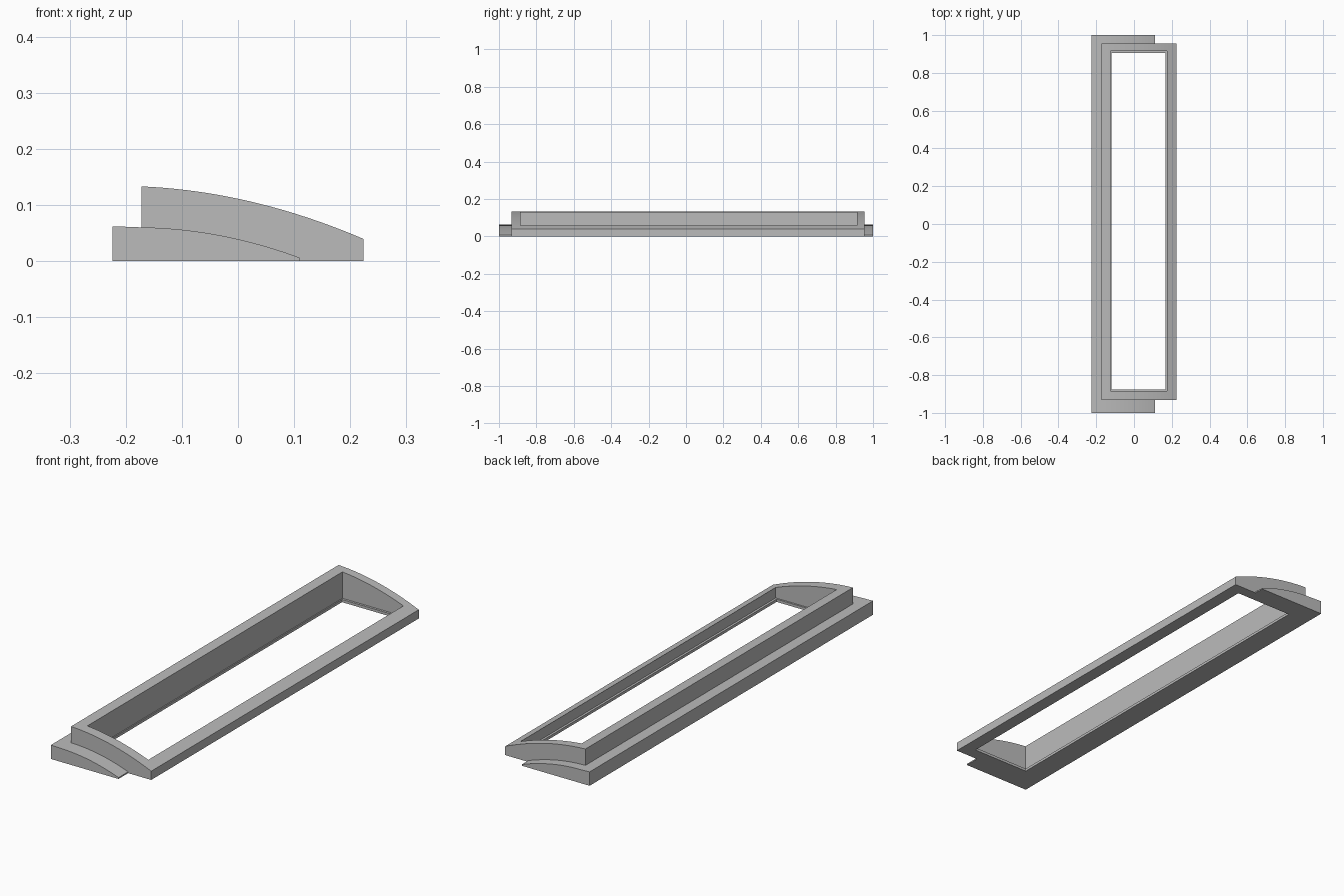
import bpy, bmesh, math

cube = bpy.data.objects.get("Cube")
if cube:
    bpy.data.objects.remove(cube, do_unlink=True)

grey = bpy.data.materials.new("mid grey")
grey.use_nodes = True
colour = (0.5, 0.5, 0.5, 1)
grey.diffuse_color = colour
grey.node_tree.nodes["Principled BSDF"].inputs["Base Color"].default_value = colour

STEP_X = -0.172  # where the raised collar begins


def arc(x_end, top, slope, bend, steps=24):
    """Curved top edge falling away from the step towards +x."""
    pts = []
    for i in range(steps + 1):
        d = (x_end - STEP_X) * i / steps
        pts.append((STEP_X + d, top - slope * d - bend * d * d))
    return pts


def extrude_profile(name, profile, y0, y1):
    """Solid made by sweeping an x-z outline along y."""
    bm = bmesh.new()
    face = bm.faces.new([bm.verts.new((x, y0, z)) for x, z in profile])
    moved = bmesh.ops.extrude_face_region(bm, geom=[face])["geom"]
    verts = [v for v in moved if isinstance(v, bmesh.types.BMVert)]
    bmesh.ops.translate(bm, verts=verts, vec=(0, y1 - y0, 0))
    bmesh.ops.recalc_face_normals(bm, faces=bm.faces)
    mesh = bpy.data.meshes.new(name)
    bm.to_mesh(mesh)
    bm.free()
    mesh.materials.append(grey)
    obj = bpy.data.objects.new(name, mesh)
    bpy.context.collection.objects.link(obj)
    return obj


def box(name, x0, x1, y0, y1, z0, z1):
    return extrude_profile(name, [(x0, z0), (x0, z1), (x1, z1), (x1, z0)], y0, y1)


def combine(target, other, operation):
    """Apply a boolean and remove the helper."""
    mod = target.modifiers.new(operation.lower(), "BOOLEAN")
    mod.operation = operation
    mod.solver = "EXACT"
    mod.object = other
    bpy.context.view_layer.objects.active = target
    bpy.ops.object.modifier_apply(modifier=mod.name)
    bpy.data.objects.remove(other, do_unlink=True)


# Low flange with a curved top
flange = [(-0.224, 0), (-0.224, 0.062)] + arc(0.11, 0.06, 0.0134, 0.632) + [(0.11, 0)]
frame = extrude_profile("vent_frame", flange, -1, 1)

# Raised collar, offset towards +x
collar_profile = [(STEP_X, 0)] + arc(0.224, 0.133, 0.044, 0.487) + [(0.224, 0)]
collar = extrude_profile("collar", collar_profile, -0.932, 0.955)
combine(frame, collar, "UNION")

# Opening, leaving a thin lip along the bottom
combine(frame, box("opening_cutter", -0.125, 0.176, -0.884, 0.915, 0.012, 0.3), "DIFFERENCE")
combine(frame, box("lip_cutter", -0.12, 0.166, -0.876, 0.905, -0.1, 0.3), "DIFFERENCE")

# Smooth curved tops, sharp edges elsewhere
bpy.ops.object.select_all(action="DESELECT")
frame.select_set(True)
bpy.context.view_layer.objects.active = frame
bpy.ops.object.shade_smooth_by_angle(angle=math.radians(20))
